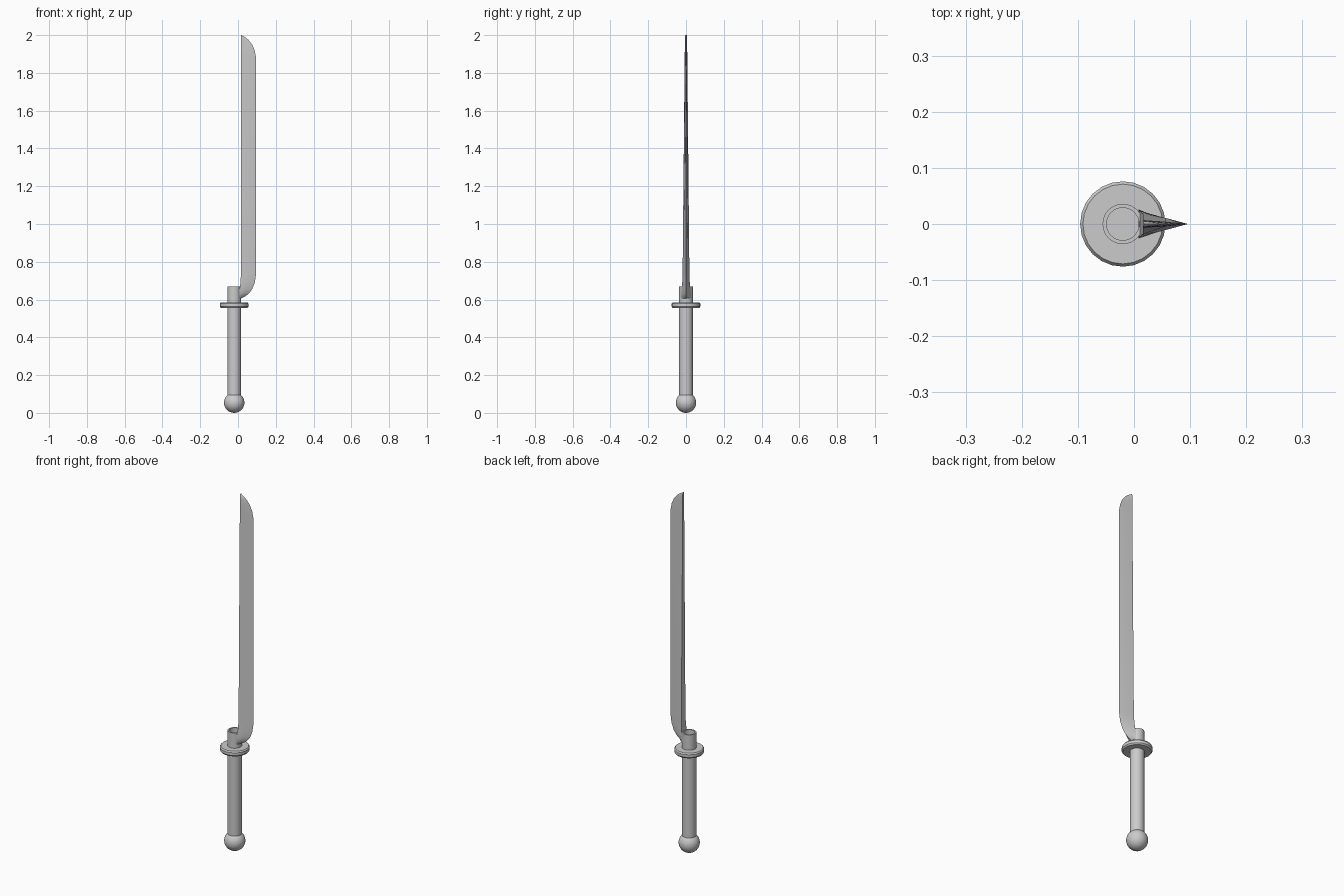
import bpy, bmesh, math

if "Cube" in bpy.data.objects:
    bpy.data.objects.remove(bpy.data.objects["Cube"])

AXIS_X = -0.02  # centre line of the hilt


def finish(name, bm, angle=35):
    bmesh.ops.remove_doubles(bm, verts=bm.verts, dist=1e-5)
    bmesh.ops.recalc_face_normals(bm, faces=bm.faces)
    mesh = bpy.data.meshes.new(name)
    bm.to_mesh(mesh)
    bm.free()
    obj = bpy.data.objects.new(name, mesh)
    bpy.context.collection.objects.link(obj)
    bpy.ops.object.select_all(action='DESELECT')
    obj.select_set(True)
    bpy.context.view_layer.objects.active = obj
    bpy.ops.object.shade_smooth_by_angle(angle=math.radians(angle))
    return obj


def lathe(name, profile, sides):
    """Spin (radius, z) points about the hilt axis."""
    bm = bmesh.new()
    vs = [bm.verts.new((AXIS_X + r, 0, z)) for r, z in profile]
    es = [bm.edges.new(p) for p in zip(vs, vs[1:])]
    bmesh.ops.spin(bm, geom=vs + es, cent=(AXIS_X, 0, 0), axis=(0, 0, 1),
                   angle=math.tau, steps=sides, use_duplicate=False)
    return finish(name, bm)


# Grip, running up through the guard into a hollow collar
lathe("grip", [(0, 0.06), (0.036, 0.06), (0.036, 0.67), (0.029, 0.67),
               (0.029, 0.59), (0, 0.59)], 32)

# Round guard with softened rim
lathe("guard", [(0, 0.556), (0.071, 0.556), (0.076, 0.563), (0.076, 0.578),
                (0.071, 0.585), (0, 0.585)], 24)

# Ball pommel
R = 0.054
lathe("pommel", [(R * math.sin(a), R - R * math.cos(a))
                 for a in (math.pi * i / 16 for i in range(17))], 32)

# Blade: stacked wedge sections (z, spine x, edge x, half thickness of spine)
SECTIONS = [
    (0.605, 0.008, 0.014, 0.024), (0.615, 0.008, 0.036, 0.026),
    (0.632, 0.008, 0.058, 0.026), (0.655, 0.009, 0.075, 0.024),
    (0.690, 0.013, 0.089, 0.020), (0.740, 0.016, 0.096, 0.018),
    (1.880, 0.016, 0.096, 0.007), (1.920, 0.016, 0.088, 0.0065),
    (1.950, 0.016, 0.075, 0.006), (1.975, 0.016, 0.055, 0.006),
    (1.990, 0.016, 0.036, 0.006), (2.000, 0.016, 0.018, 0.005),
]
bm = bmesh.new()
rings = []
for z, spine, edge, t in SECTIONS:
    mid = spine + (edge - spine) * 0.5
    rings.append([bm.verts.new((x, y, z)) for x, y in (
        (spine, -t), (mid, -t * 0.6), (edge, 0), (mid, t * 0.6), (spine, t))])
for a, b in zip(rings, rings[1:]):
    for i in range(5):
        j = (i + 1) % 5
        bm.faces.new((a[i], a[j], b[j], b[i]))
bm.faces.new(rings[0])
bm.faces.new(rings[-1])
finish("blade", bm, 30)
